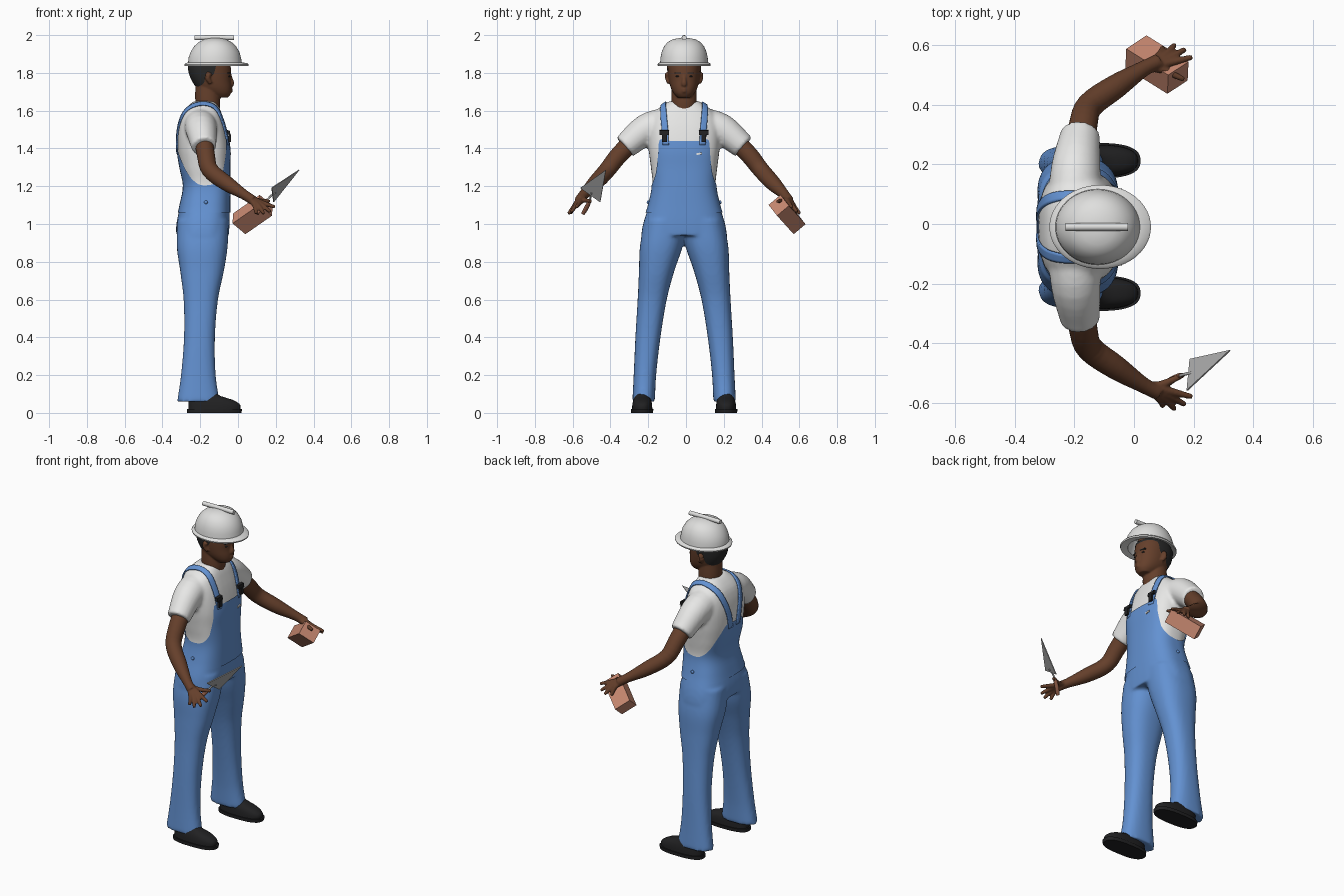
import bpy, bmesh
from math import sin, cos, pi, radians, copysign
from mathutils import Vector

cube = bpy.data.objects.get("Cube")
if cube:
    bpy.data.objects.remove(cube)
MID = -0.01  # body centre line in y


def material(name, *rgb):
    m = bpy.data.materials.new(name)
    m.use_nodes = True
    m.diffuse_color = (*rgb, 1)
    m.node_tree.nodes["Principled BSDF"].inputs["Base Color"].default_value = (*rgb, 1)
    return m


SKIN = material("dark skin", 0.13, 0.05, 0.024)
BLUE = material("denim blue", 0.125, 0.285, 0.64)
SHIRT = material("shirt white", 0.82, 0.82, 0.81)
HELMET = material("helmet white", 0.74, 0.74, 0.73)
BLACK = material("shoe black", 0.015, 0.015, 0.016)
HAIR = material("hair black", 0.022, 0.022, 0.022)
BRICK = material("brick", 0.58, 0.25, 0.165)
STEEL = material("steel", 0.42, 0.42, 0.42)
WOOD = material("handle wood", 0.3, 0.12, 0.07)


def at(table, key):
    """Smooth interpolation of a table whose first column is the rising key."""
    key = min(max(key, table[0][0]), table[-1][0])
    i = 0
    while i < len(table) - 2 and key > table[i + 1][0]:
        i += 1
    a, b = table[i], table[i + 1]
    p, q = table[max(i - 1, 0)], table[min(i + 2, len(table) - 1)]
    h = b[0] - a[0]
    t = (key - a[0]) / h
    out = []
    for c in range(1, len(a)):
        ma = (b[c] - p[c]) / (b[0] - p[0]) * h
        mb = (q[c] - a[c]) / (q[0] - a[0]) * h
        d = b[c] - a[c]
        out.append(a[c] + t * ma + t * t * (3 * d - 2 * ma - mb) + t ** 3 * (ma + mb - 2 * d))
    return out


def oval(z, x0, x1, y0, y1, ang, power):
    """Point on a rounded-rectangle section; angle 0 is the front."""
    c, s = cos(ang), sin(ang)
    e = 2 / power
    return Vector(((x0 + x1) / 2 + (x1 - x0) / 2 * copysign(abs(c) ** e, c),
                   MID + (y0 + y1) / 2 + (y1 - y0) / 2 * copysign(abs(s) ** e, s), z))


def skin(bm, rings, caps=True, closed=True):
    rows = [[bm.verts.new(p) for p in r] for r in rings]
    n = len(rows[0])
    for a, b in zip(rows, rows[1:]):
        for i in range(n if closed else n - 1):
            j = (i + 1) % n
            bm.faces.new((a[i], a[j], b[j], b[i]))
    if caps:
        bm.faces.new(rows[0][::-1])
        bm.faces.new(rows[-1])


def loft(bm, table, z0, z1, rows=24, n=40, power=2.5, side=0):
    rings = []
    for r in range(rows + 1):
        z = z0 + (z1 - z0) * r / rows
        v = at(table, z)
        x0, x1 = v[:2]
        y0, y1 = (-v[2], v[2]) if len(v) == 3 else sorted((side * v[2], side * v[3]))
        rings.append([oval(z, x0, x1, y0, y1, 2 * pi * i / n, power) for i in range(n)])
    skin(bm, rings)


def tube(bm, pts, n=14, sub=4):
    """Round tube through points (x, y, z, radius)."""
    table = [(i, *p) for i, p in enumerate(pts)]
    path = [at(table, k / sub) for k in range((len(pts) - 1) * sub + 1)]
    rings = []
    for k, p in enumerate(path):
        d = Vector(path[min(k + 1, len(path) - 1)][:3]) - Vector(path[max(k - 1, 0)][:3])
        q = d.to_track_quat('Z', 'Y')
        rings.append([Vector(p[:3]) + q @ Vector((cos(2 * pi * i / n), sin(2 * pi * i / n), 0)) * p[3]
                      for i in range(n)])
    skin(bm, rings)


def make(name, bm, mat, voxel=0, smooth=0, angle=None):
    bmesh.ops.recalc_face_normals(bm, faces=bm.faces)
    for f in bm.faces:
        f.smooth = angle != 0
    me = bpy.data.meshes.new(name)
    bm.to_mesh(me)
    bm.free()
    me.materials.append(mat)
    ob = bpy.data.objects.new(name, me)
    bpy.context.scene.collection.objects.link(ob)
    if angle:
        bpy.ops.object.select_all(action='DESELECT')
        ob.select_set(True)
        bpy.context.view_layer.objects.active = ob
        bpy.ops.object.shade_smooth_by_angle(angle=radians(angle))
    if voxel:
        m = ob.modifiers.new("merge", 'REMESH')
        m.mode, m.voxel_size, m.use_smooth_shade = 'VOXEL', voxel, True
    if smooth:
        m = ob.modifiers.new("soften", 'SMOOTH')
        m.factor, m.iterations = 0.5, smooth
    return ob


def shell(name, table, low, high, offset, mat, power, rows=14, n=144):
    """Cloth or hair layer over a body section, with edges set by angle from the front."""
    rings = []
    for r in range(rows + 1):
        ring = []
        for i in range(n):
            ang = 2 * pi * i / n
            deg = abs((i * 360 / n + 180) % 360 - 180)
            lo, hi = at(low, deg)[0], at(high, deg)[0]
            z = lo + (hi - lo) * r / rows
            x0, x1, w = at(table, z)
            ring.append(oval(z, x0 - offset, x1 + offset, -w - offset, w + offset, ang, power))
        rings.append(ring)
    bm = bmesh.new()
    skin(bm, rings, caps=False)
    return make(name, bm, mat)


def box(name, centre, axes, mat):
    bm = bmesh.new()
    bmesh.ops.create_cube(bm, size=1)
    a, b, c = map(Vector, axes)
    for v in bm.verts:
        v.co = Vector(centre) + a * v.co.x + b * v.co.y + c * v.co.z
    return make(name, bm, mat, angle=0)


def ball(name, centre, size, mat):
    bm = bmesh.new()
    bmesh.ops.create_uvsphere(bm, u_segments=12, v_segments=8, radius=1)
    for v in bm.verts:
        v.co = Vector([c + s * k for c, s, k in zip(centre, size, v.co)])
    return make(name, bm, mat)


# Body sections: height, back, front, half width
TORSO = [(0.86, -0.325, -0.055, 0.233), (0.92, -0.327, -0.05, 0.23), (1.0, -0.326, -0.045, 0.217),
         (1.1, -0.305, -0.045, 0.187), (1.2, -0.287, -0.045, 0.167), (1.3, -0.306, -0.046, 0.176),
         (1.4, -0.32, -0.045, 0.188), (1.5, -0.317, -0.062, 0.19), (1.58, -0.297, -0.085, 0.165),
         (1.62, -0.27, -0.1, 0.125), (1.65, -0.235, -0.12, 0.08)]
HEAD = [(1.67, -0.13, -0.052, 0.035), (1.69, -0.17, -0.038, 0.054), (1.72, -0.215, -0.034, 0.07),
        (1.76, -0.242, -0.037, 0.08), (1.8, -0.258, -0.036, 0.085), (1.85, -0.262, -0.042, 0.087),
        (1.92, -0.24, -0.07, 0.07)]
# Leg sections: height, back, front, inner, outer
LEG = [(0.06, -0.322, -0.098, 0.155, 0.274), (0.2, -0.302, -0.118, 0.148, 0.267),
       (0.4, -0.286, -0.122, 0.125, 0.258), (0.6, -0.288, -0.106, 0.092, 0.246),
       (0.75, -0.306, -0.075, 0.052, 0.239), (0.88, -0.324, -0.055, 0.008, 0.234),
       (1.02, -0.32, -0.05, -0.02, 0.208)]

# Shirt with short sleeves
bm = bmesh.new()
loft(bm, TORSO, 1.17, 1.65, power=2.7)
for s in (1, -1):
    tube(bm, [(-0.2, MID + s * 0.09, 1.53, 0.088), (-0.195, MID + s * 0.2, 1.5, 0.083),
              (-0.18, MID + s * 0.315, 1.408, 0.066)], n=24)
shirt = make("shirt", bm, SHIRT, voxel=0.01, smooth=5)

# Overalls: trousers and bib
bm = bmesh.new()
loft(bm, TORSO, 0.94, 1.18, power=2.7)
for s in (1, -1):
    loft(bm, LEG, 0.06, 1.02, rows=40, power=2.4, side=s)
make("trousers", bm, BLUE, voxel=0.01, smooth=5)
shell("bib", TORSO, [(0, 1.06), (180, 1.06)],
      [(0, 1.44), (20, 1.44), (36, 1.44), (41, 1.36), (55, 1.26), (90, 1.205), (120, 1.24),
       (145, 1.33), (165, 1.4), (180, 1.4)], 0.005, BLUE, 2.7)

# Straps and buckles
STRAP = [(0, -0.04, 0.1, 1.42), (1, -0.06, 0.104, 1.5), (2, -0.085, 0.11, 1.57), (3, -0.12, 0.113, 1.62),
         (4, -0.18, 0.113, 1.645), (5, -0.26, 0.1, 1.61), (6, -0.31, 0.075, 1.53),
         (7, -0.325, 0.05, 1.45), (8, -0.32, 0.035, 1.37)]
for s, side in ((1, "left"), (-1, "right")):
    bm = bmesh.new()
    rings = []
    for k in range(49):
        x, y, z = at(STRAP, k / 6)
        rings.append([(x, MID + s * (y + w * 0.009), z) for w in range(-2, 3)])
    skin(bm, rings, caps=False, closed=False)
    ob = make(side + "_strap", bm, BLUE)
    m = ob.modifiers.new("hug", 'SHRINKWRAP')
    m.target, m.wrap_mode, m.offset = shirt, 'ABOVE_SURFACE', 0.005
    m = ob.modifiers.new("thickness", 'SOLIDIFY')
    m.thickness, m.offset = 0.008, 0
    y = MID + s * 0.104
    box(side + "_buckle", (-0.05, y, 1.485), ((0.016, 0, -0.003), (0, 0.05, 0), (-0.004, 0, 0.022)), BLACK)
    box(side + "_clip", (-0.044, y, 1.455), ((0.014, 0, 0), (0, 0.026, 0), (0, 0, 0.04)), BLACK)
    ball(side + "_hip_button", (-0.17, MID + s * 0.19, 1.115), (0.01, 0.008, 0.01), BLUE)
box("bib_tag", (-0.04, 0.07, 1.372), ((0.005, 0, 0), (0, 0.028, 0.004), (0, 0, 0.01)), SHIRT)

# Head with neck, nose, lips and ears
bm = bmesh.new()
loft(bm, HEAD, 1.67, 1.92, power=2.2)
loft(bm, [(1.58, -0.215, -0.1, 0.062), (1.65, -0.226, -0.094, 0.067), (1.73, -0.226, -0.1, 0.065)],
     1.58, 1.73, power=2.1)
tube(bm, [(-0.045, MID, 1.79, 0.01), (-0.037, MID, 1.762, 0.012), (-0.034, MID, 1.742, 0.015),
          (-0.045, MID, 1.735, 0.012)])
for z in (1.703, 1.714):
    tube(bm, [(-0.055, MID - 0.026, z, 0.005), (-0.036, MID, z, 0.008), (-0.055, MID + 0.026, z, 0.005)])
for s in (1, -1):
    tube(bm, [(-0.045, MID + s * 0.012, 1.738, 0.007), (-0.045, MID + s * 0.02, 1.738, 0.007)])
    tube(bm, [(-0.145, MID + s * 0.08, 1.745, 0.01), (-0.16, MID + s * 0.088, 1.775, 0.014),
              (-0.15, MID + s * 0.088, 1.8, 0.012)])
make("head", bm, SKIN, voxel=0.005, smooth=3)
shell("hair", HEAD, [(0, 1.85), (70, 1.85), (84, 1.79), (100, 1.79), (112, 1.75), (140, 1.73), (180, 1.72)],
      [(0, 1.87), (180, 1.87)], 0.003, HAIR, 2.2, rows=8)
for s, side in ((1, "left"), (-1, "right")):
    ball(side + "_eye", (-0.048, MID + s * 0.033, 1.782), (0.008, 0.012, 0.005), HAIR)
    box(side + "_eyebrow", (-0.046, MID + s * 0.034, 1.8), ((0.012, 0, 0), (-0.008 * s, 0.034, 0), (0, 0, 0.006)), HAIR)

# Hard hat: inner shell, brim and outer dome in one profile
HAT = [(1.95, -0.16, -0.08, 0.04), (1.93, -0.22, -0.02, 0.09), (1.845, -0.25, 0.005, 0.115),
       (1.836, -0.282, 0.054, 0.139), (1.844, -0.284, 0.057, 0.141), (1.851, -0.278, 0.05, 0.137),
       (1.856, -0.264, 0.02, 0.127), (1.88, -0.262, 0.016, 0.125), (1.91, -0.251, 0.008, 0.119),
       (1.94, -0.233, -0.01, 0.106), (1.963, -0.208, -0.034, 0.087), (1.978, -0.178, -0.064, 0.06),
       (1.985, -0.14, -0.1, 0.022)]
bm = bmesh.new()
skin(bm, [[oval(z, a, b, -w, w, 2 * pi * i / 48, 2) for i in range(48)] for z, a, b, w in HAT])
make("hard_hat", bm, HELMET, angle=40)
bm = bmesh.new()
tube(bm, [(-0.23, MID, 1.986, 0.013), (-0.12, MID, 1.987, 0.013), (-0.02, MID, 1.986, 0.013)])
make("hat_ridge", bm, HELMET, angle=40)

# Arms with hands; finger points are knuckle and tip
FINGERS = [((0.115, 0.55, 1.118), (0.195, 0.57, 1.09)), ((0.112, 0.563, 1.11), (0.172, 0.597, 1.065)),
           ((0.1, 0.573, 1.105), (0.137, 0.612, 1.055)), ((0.085, 0.575, 1.105), (0.097, 0.602, 1.055)),
           ((0.09, 0.53, 1.128), (0.168, 0.495, 1.12))]
for s, side in ((1, "left"), (-1, "right")):
    bm = bmesh.new()
    arm = [(-0.182, 0.26, 1.45, 0.05), (-0.17, 0.345, 1.365, 0.048), (-0.148, 0.408, 1.285, 0.045),
           (-0.06, 0.472, 1.215, 0.041), (0.03, 0.53, 1.157, 0.027), (0.08, 0.555, 1.125, 0.026)]
    tube(bm, [(x, MID + s * y, z, r) for x, y, z, r in arm], n=20)
    for k, t in FINGERS:
        tube(bm, [(0.04, MID + s * 0.535, 1.15, 0.017), (k[0], MID + s * k[1], k[2], 0.014),
                  (t[0], MID + s * t[1], t[2], 0.009)])
    make(side + "_arm", bm, SKIN, voxel=0.005, smooth=3)

# Shoes with soles
SHOE = [(0.018, -0.262, 0.012, 0.168, 0.276), (0.045, -0.262, 0.01, 0.17, 0.274),
        (0.07, -0.26, -0.03, 0.175, 0.268), (0.088, -0.255, -0.09, 0.185, 0.26), (0.12, -0.25, -0.13, 0.19, 0.255)]
SOLE = [(0, -0.27, 0.018, 0.164, 0.281), (0.02, -0.27, 0.022, 0.163, 0.282)]
for s, side in ((1, "left"), (-1, "right")):
    bm = bmesh.new()
    loft(bm, SOLE, 0, 0.02, rows=1, power=2.6, side=s)
    loft(bm, SHOE, 0.018, 0.12, rows=10, power=2.5, side=s)
    make(side + "_shoe", bm, BLACK, angle=40)

# Brick in the left hand
box("brick", (0.077, 0.535, 1.05), ((0.068, 0.045, -0.057), (0.141, -0.088, 0.098), (-0.003, -0.063, -0.053)), BRICK)

# Trowel in the right hand
bm = bmesh.new()
bm.faces.new([bm.verts.new(p) for p in ((0.19, -0.455, 1.115), (0.325, -0.425, 1.285), (0.18, -0.56, 1.19))])
blade = make("trowel_blade", bm, STEEL, angle=0)
blade.modifiers.new("thickness", 'SOLIDIFY').thickness = 0.005
for name, mat, pts in (
        ("trowel_shaft", STEEL, [(0.2, -0.5, 1.165, 0.005), (0.175, -0.503, 1.15, 0.005), (0.145, -0.512, 1.115, 0.005)]),
        ("trowel_handle", WOOD, [(0.155, -0.508, 1.128, 0.009), (0.125, -0.525, 1.09, 0.012), (0.1, -0.545, 1.055, 0.01)])):
    bm = bmesh.new()
    tube(bm, pts)
    make(name, bm, mat, angle=40)
